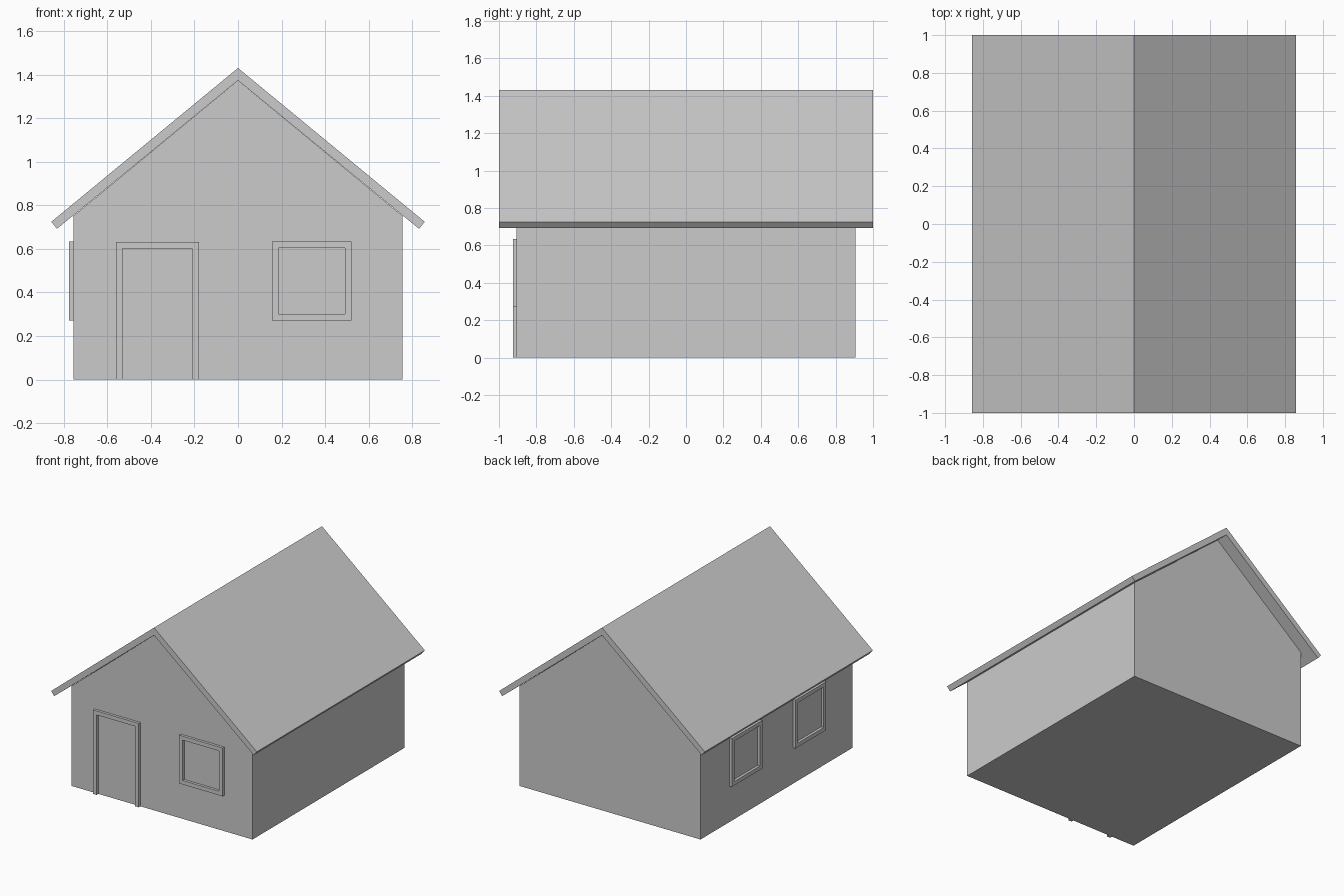
import bpy, bmesh
from mathutils import Matrix
from math import radians

if "Cube" in bpy.data.objects:
    bpy.data.objects.remove(bpy.data.objects["Cube"])


def finish(bm, name):
    bmesh.ops.recalc_face_normals(bm, faces=bm.faces[:])
    mesh = bpy.data.meshes.new(name)
    bm.to_mesh(mesh)
    bm.free()
    ob = bpy.data.objects.new(name, mesh)
    bpy.context.collection.objects.link(ob)
    return ob


def prism(name, profile, y0, y1):
    """Extrude an (x, z) profile along y."""
    bm = bmesh.new()
    face = bm.faces.new([bm.verts.new((x, y0, z)) for x, z in profile])
    ext = bmesh.ops.extrude_face_region(bm, geom=[face])["geom"]
    moved = [v for v in ext if isinstance(v, bmesh.types.BMVert)]
    bmesh.ops.translate(bm, verts=moved, vec=(0, y1 - y0, 0))
    return finish(bm, name)


def window_frame(name, matrix):
    """Square ring in the xz plane, projecting towards -y."""
    bm = bmesh.new()
    loops = []
    for r, y in ((0.182, 0), (0.182, -0.02), (0.152, -0.02), (0.152, 0)):
        loops.append([bm.verts.new((sx * r, y, sz * r))
                      for sx, sz in ((-1, -1), (1, -1), (1, 1), (-1, 1))])
    for k in range(4):
        a, b = loops[k], loops[(k + 1) % 4]
        for i in range(4):
            j = (i + 1) % 4
            bm.faces.new((a[i], a[j], b[j], b[i]))
    bm.transform(matrix)
    return finish(bm, name)


def mirrored(half):
    """Complete a profile running from the ridge out to the right and back."""
    return half + [(-x, z) for x, z in reversed(half) if x > 0]


# Walls with gables
prism("walls", mirrored([(0, 1.373), (0.755, 0.751), (0.755, 0)]), -0.905, 0.905)

# Roof slab
right = [(0, 1.43), (0.857, 0.724), (0.831, 0.692), (0, 1.373)]
left = [(-x, z) for x, z in right[1:3]][::-1]
prism("roof", right + left, -1, 1)

# Door surround
prism("door_frame", [(-0.56, 0), (-0.56, 0.632), (-0.18, 0.632), (-0.18, 0),
                     (-0.21, 0), (-0.21, 0.602), (-0.53, 0.602), (-0.53, 0)],
      -0.925, -0.905)

# Window surrounds: one in front, two on the left side
window_frame("front_window_frame", Matrix.Translation((0.338, -0.905, 0.452)))
turn = Matrix.Rotation(radians(-90), 4, 'Z')
for name, y in (("rear", 0.38), ("fore", -0.38)):
    window_frame(f"side_window_frame_{name}",
                 Matrix.Translation((-0.755, y, 0.452)) @ turn)
